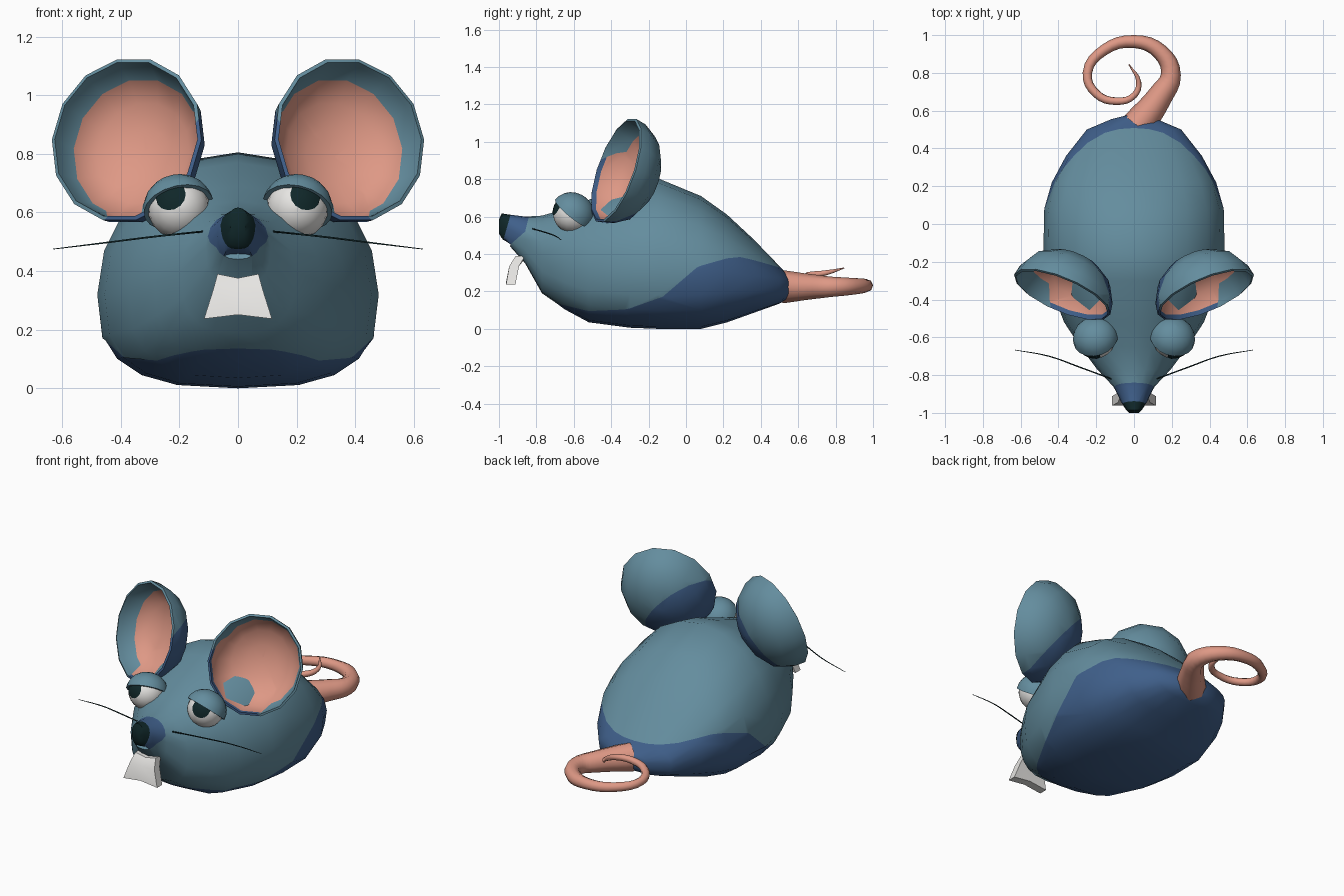
import bpy, bmesh, math
from mathutils import Vector

if "Cube" in bpy.data.objects:
    bpy.data.objects.remove(bpy.data.objects["Cube"])


def material(name, rgb):
    m = bpy.data.materials.new(name)
    m.diffuse_color = (*rgb, 1)
    m.use_nodes = True
    m.node_tree.nodes["Principled BSDF"].inputs["Base Color"].default_value = m.diffuse_color
    return m


TEAL = material("teal fur", (0.127, 0.266, 0.342))
BLUE = material("dark blue fur", (0.050, 0.115, 0.255))
PINK = material("pink skin", (0.73, 0.315, 0.235))
WHITE = material("off white", (0.80, 0.79, 0.77))
BLACK = material("green black", (0.005, 0.020, 0.022))


def interp(knots, t):
    """Piecewise linear lookup, clamped at the ends."""
    if t <= knots[0][0]:
        return knots[0][1]
    for (a, fa), (b, fb) in zip(knots, knots[1:]):
        if t <= b:
            return fa + (fb - fa) * (t - a) / (b - a)
    return knots[-1][1]


def loft(rings):
    """Skin closed rings of equal length and cap both ends."""
    bm = bmesh.new()
    loops = [[bm.verts.new(p) for p in r] for r in rings]
    n = len(loops[0])
    for a, b in zip(loops, loops[1:]):
        for i in range(n):
            j = (i + 1) % n
            bm.faces.new((a[i], a[j], b[j], b[i]))
    bm.faces.new(loops[0])
    bm.faces.new(loops[-1])
    bmesh.ops.recalc_face_normals(bm, faces=bm.faces)
    return bm


def warp_cut(bm, axis, f):
    """Cut edges along the surface co[axis] == f(co)."""
    shift = {v: f(v.co) for v in bm.verts}
    for v in bm.verts:
        v.co[axis] -= shift[v]
    no = Vector((0, 0, 0))
    no[axis] = 1
    bmesh.ops.bisect_plane(bm, geom=bm.verts[:] + bm.edges[:] + bm.faces[:],
                           dist=1e-5, plane_co=(0, 0, 0), plane_no=no)
    for v in bm.verts:
        v.co[axis] += shift[v] if v in shift else f(v.co)


def finish(bm, name, mats, mirror=False, angle=40):
    me = bpy.data.meshes.new(name)
    bm.to_mesh(me)
    bm.free()
    for m in mats:
        me.materials.append(m)
    me.polygons.foreach_set("use_smooth", [True] * len(me.polygons))
    me.set_sharp_from_angle(angle=math.radians(angle))
    ob = bpy.data.objects.new(name, me)
    bpy.context.collection.objects.link(ob)
    if mirror:
        ob.modifiers.new("mirror", 'MIRROR').use_mirror_merge = False
    return ob


def dome(center, axis, r, max_deg, bands, n=18, squash=1):
    """Part of a sphere around an axis, from the pole out to max_deg."""
    c, w = Vector(center), Vector(axis).normalized()
    u = w.orthogonal().normalized()
    v = w.cross(u)
    rings = []
    for k in range(bands + 1):
        a = math.radians(min(max(max_deg * k / bands, 1), 179))
        rings.append([c + w * r * squash * math.cos(a) + r * math.sin(a) *
                      (u * math.cos(2 * math.pi * i / n) + v * math.sin(2 * math.pi * i / n))
                      for i in range(n)])
    return loft(rings)


def tube(name, points, mat, res, mirror=False):
    """Tapered tube through (x, y, z, radius) points."""
    cu = bpy.data.curves.new(name, 'CURVE')
    cu.dimensions = '3D'
    cu.bevel_depth = 1
    cu.bevel_resolution = res
    cu.resolution_u = 4
    cu.use_fill_caps = True
    sp = cu.splines.new('BEZIER')
    sp.bezier_points.add(len(points) - 1)
    for bp, (x, y, z, r) in zip(sp.bezier_points, points):
        bp.co = (x, y, z)
        bp.radius = r
        bp.handle_left_type = bp.handle_right_type = 'AUTO'
    tmp = bpy.data.objects.new(name + "_path", cu)
    bpy.context.collection.objects.link(tmp)
    bpy.context.view_layer.update()
    me = bpy.data.meshes.new_from_object(tmp.evaluated_get(bpy.context.evaluated_depsgraph_get()))
    bpy.data.objects.remove(tmp)
    bm = bmesh.new()
    bm.from_mesh(me)
    return finish(bm, name, [mat], mirror, 60)


# Body: egg-shaped sections (y, bottom, widest height, top, half width)
SECTIONS = [
    (-1.0, .51, .55, .585, .025), (-.985, .485, .55, .617, .042),
    (-.94, .44, .53, .61, .07), (-.86, .35, .48, .60, .11),
    (-.77, .19, .40, .605, .195), (-.65, .105, .36, .64, .285),
    (-.52, .035, .33, .69, .37), (-.30, .006, .32, .77, .455),
    (-.15, .0, .32, .805, .48), (.08, .0, .32, .71, .475),
    (.22, .035, .31, .61, .435), (.36, .085, .28, .48, .36),
    (.50, .135, .245, .335, .25), (.555, .165, .235, .275, .12),
    (.575, .20, .23, .26, .04)]


def body_ring(y, zb, zc, zt, w, n=20):
    ring = []
    for i in range(n):
        a = 2 * math.pi * i / n
        c, s = math.cos(a), math.sin(a)
        p = 1 if s >= 0 else 2 / 2.8          # squarer underside
        x = w * math.copysign(abs(c) ** p, c)
        z = zc + (zt - zc if s >= 0 else zc - zb) * math.copysign(abs(s) ** p, s)
        ring.append((x, y, z))
    return ring


BELLY = [(-.75, .15), (-.5, .09), (-.43, .08), (-.3, .11), (-.1, .18),
         (.02, .31), (.15, .37), (.3, .385), (.6, .30)]
NOSE = [(.47, -.978), (.62, -.935)]
MUZZLE = [(.43, -1.1), (.45, -.94), (.52, -.86), (.6, -.84)]
belly = lambda co: interp(BELLY, co.y)
nose = lambda co: interp(NOSE, co.z)
muzzle = lambda co: interp(MUZZLE, co.z)

bm = loft([body_ring(*s) for s in SECTIONS])
warp_cut(bm, 2, belly)
warp_cut(bm, 1, nose)
warp_cut(bm, 1, muzzle)
for f in bm.faces:
    c = f.calc_center_median()
    if c.y < nose(c):
        f.material_index = 2
    elif c.y < muzzle(c) or c.z < belly(c):
        f.material_index = 1
finish(bm, "body", [TEAL, BLUE, BLACK])

# Ears: bowls facing forward and outward, profile of (scale, depth)
C = Vector((.38, -.373, .848))
U = Vector((.255, .105, 0))
V = Vector((-.025, .087, .281))
N = U.cross(V).normalized()
PROFILE = [(.1, .225), (.48, .2), (.8, .14), (.96, .06), (1, 0), (.955, -.005), (.935, .02),
           (.85, .10), (.62, .155), (.32, .185), (.08, .192)]
SIDES = 14
bm = loft([[C + U * s * math.cos(a) + V * s * math.sin(a) - N * e
            for a in [2 * math.pi * i / SIDES for i in range(SIDES)]]
           for s, e in PROFILE])
bm.faces.ensure_lookup_table()
for k, f in enumerate(bm.faces):              # bands are created in profile order
    if 7 * SIDES <= k < 10 * SIDES or k == len(bm.faces) - 1:
        f.material_index = 2
    elif 6 * SIDES <= k < 7 * SIDES:
        f.material_index = 3                  # inner wall, resolved below
# lower inner corner is dark, reaching higher towards the back of the bowl
ear_line = lambda co: 1.03 - co.x + .45 * max(0, (C - Vector((co.x, co.y, .75))).dot(N))
warp_cut(bm, 2, ear_line)
for f in bm.faces:
    c = f.calc_center_median()
    low = c.z < ear_line(c)
    if f.material_index == 3:
        f.material_index = 2 if low else 0
    elif f.material_index == 0 and low:
        f.material_index = 1
finish(bm, "ears", [TEAL, BLUE, PINK], mirror=True)

# Eyes: ball, pupil plate and drooping lid
EYE = (.203, -.605, .617)
finish(dome(EYE, (0, -1, 0), .106, 180, 10), "eyeballs", [WHITE], True)
finish(dome(EYE, (.27, -.86, .40), .109, 29, 3, 14), "pupils", [BLACK], True)
finish(dome(EYE, (.2, .6, .75), .121, 90, 6, squash=.9), "eyelids", [TEAL], True)

# Front teeth: one curved plate with a notch (z, outer x, front y, back y)
TEETH = [(.39, .07, -.91, -.86, -.014), (.335, .085, -.945, -.893, 0),
         (.237, .116, -.962, -.912, .014)]
bm = loft([[(-w, yf, z), (0, yf, z + d), (w, yf, z), (w, yb, z), (0, yb, z + d), (-w, yb, z)]
           for z, w, yf, yb, d in TEETH])
finish(bm, "front_teeth", [WHITE])

# Whiskers
tube("whiskers", [(.12, -.82, .535, .0035), (.29, -.757, .517, .0035),
                  (.45, -.70, .497, .003), (.63, -.667, .475, .0015)], BLACK, 1, True)

# Curled tail
tube("tail", [(.02, .52, .225, .088), (.14, .68, .225, .066), (.195, .79, .225, .053),
              (.14, .91, .228, .043), (0, .966, .232, .034), (-.16, .92, .238, .029),
              (-.247, .80, .25, .025), (-.2, .69, .265, .023), (-.09, .65, .28, .021),
              (0, .68, .29, .018), (.025, .75, .30, .014), (-.027, .845, .325, .003)], PINK, 2)
